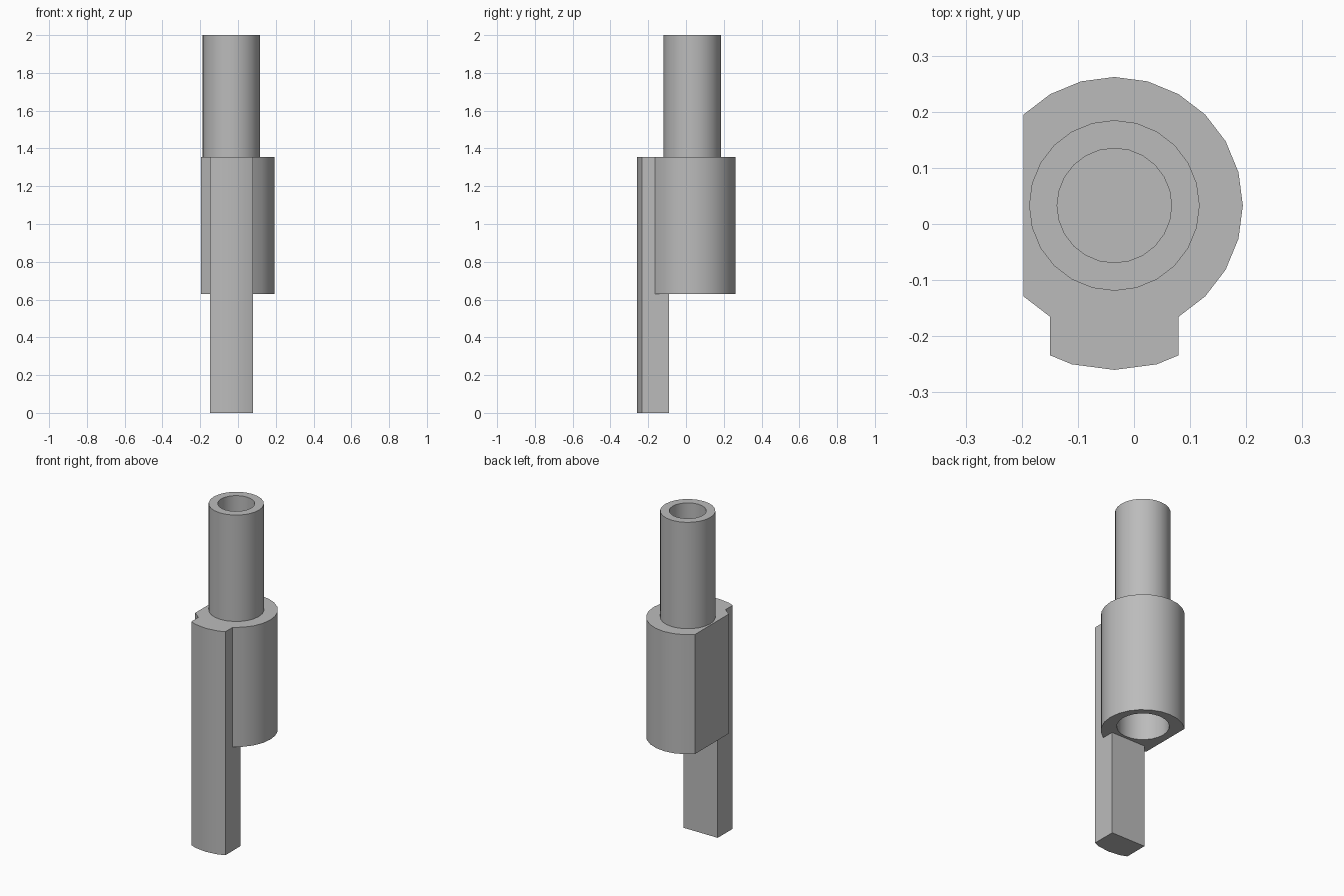
import bpy, bmesh
from math import sin, cos, radians

cube = bpy.data.objects.get("Cube")
if cube:
    bpy.data.objects.remove(cube, do_unlink=True)

CX, CY = -0.035, 0.033          # shared axis of body and tube
BODY_R, BAR_R = 0.229, 0.293
BODY_Z, SHELF_Z, TOP_Z = 0.63, 1.355, 2.0

grey = bpy.data.materials.new("plain grey")
grey.use_nodes = True
colour = (0.5, 0.5, 0.5, 1)
grey.diffuse_color = colour
grey.node_tree.nodes["Principled BSDF"].inputs["Base Color"].default_value = colour


def arc(r, start, end, step=15, cx=CX, cy=CY):
    return [(cx + r * cos(radians(a)), cy + r * sin(radians(a)))
            for a in range(start, end + 1, step)]


def prism(name, outline, z0, z1):
    bm = bmesh.new()
    base = bm.faces.new([bm.verts.new((x, y, z0)) for x, y in outline])
    top = bmesh.ops.extrude_face_region(bm, geom=[base], use_keep_orig=True)
    verts = [v for v in top["geom"] if isinstance(v, bmesh.types.BMVert)]
    bmesh.ops.translate(bm, verts=verts, vec=(0, 0, z1 - z0))
    bmesh.ops.recalc_face_normals(bm, faces=bm.faces)
    mesh = bpy.data.meshes.new(name)
    bm.to_mesh(mesh)
    bm.free()
    mesh.materials.append(grey)
    obj = bpy.data.objects.new(name, mesh)
    bpy.context.collection.objects.link(obj)
    return obj


def combine(target, tool, operation):
    mod = target.modifiers.new(operation.lower(), "BOOLEAN")
    mod.operation, mod.solver, mod.object = operation, "EXACT", tool
    bpy.context.view_layer.objects.active = target
    bpy.ops.object.modifier_apply(modifier=mod.name)
    bpy.data.objects.remove(tool, do_unlink=True)


# Outer face of the front bar, with its two straight sides
half = BODY_R / 2
side_y = CY - 0.267
bar_front = [(CX - half, side_y), *arc(BAR_R, 255, 285), (CX + half, side_y)]

# Round body with one flat side, carrying the bar on its front
body = prism("body", arc(BODY_R, -60, 135) + arc(BODY_R, 225, 240) + bar_front,
             BODY_Z, SHELF_Z)

# Bar hanging below the body
bar = prism("front_bar", bar_front + [(CX + half, -0.09), (CX - half, -0.09)],
            0, BODY_Z)
combine(body, bar, "UNION")

# Off-centre blind bore in the underside
bore = prism("bore_cutter", arc(0.143, 0, 345, cx=-0.007, cy=0.068),
             BODY_Z - 0.1, 1.1)
combine(body, bore, "DIFFERENCE")

# Upper tube with a blind hole
tube = prism("tube", arc(0.152, 0, 345), SHELF_Z, TOP_Z)
hole = prism("hole_cutter", arc(0.102, 0, 345), SHELF_Z + 0.02, TOP_Z + 0.1)
combine(tube, hole, "DIFFERENCE")

# Smooth round walls, crisp edges
for obj in (body, tube):
    bpy.ops.object.select_all(action="DESELECT")
    obj.select_set(True)
    bpy.context.view_layer.objects.active = obj
    bpy.ops.object.shade_smooth_by_angle(angle=radians(25))
